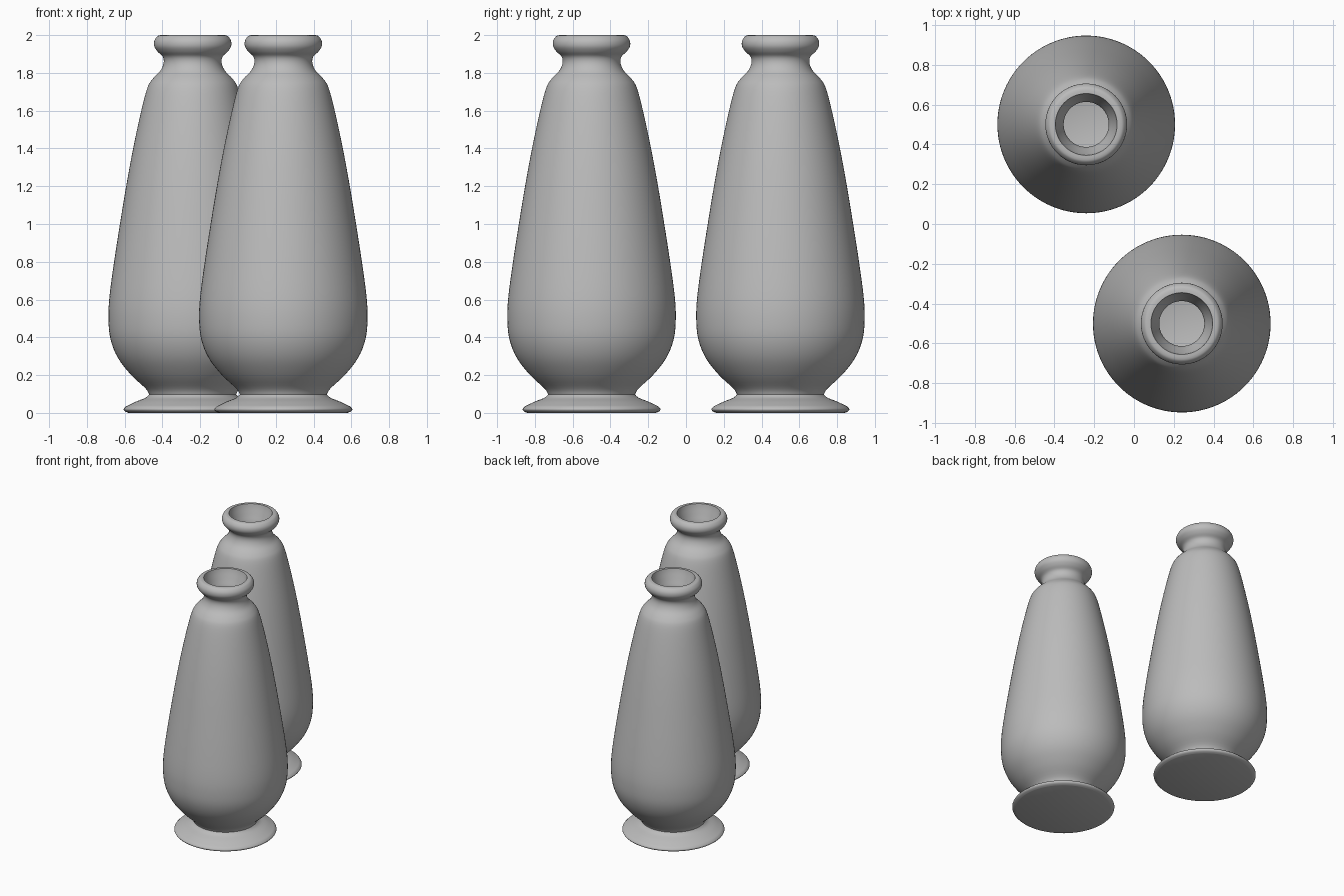
import bpy, bmesh, math

if "Cube" in bpy.data.objects:
    bpy.data.objects.remove(bpy.data.objects["Cube"])

# One plain grey for both vases
grey = bpy.data.materials.new("stone_grey")
grey.diffuse_color = (0.5, 0.5, 0.5, 1)
grey.use_nodes = True
grey.node_tree.nodes["Principled BSDF"].inputs["Base Color"].default_value = grey.diffuse_color

# Profile runs (radius, height); each run is smoothed, joints stay crisp
FOOT_EDGE = [(0.34, 0.0), (0.358, 0.008), (0.365, 0.02), (0.352, 0.035)]
FOOT_TOP = [(0.352, 0.035), (0.30, 0.06), (0.25, 0.08), (0.23, 0.098)]
BODY = [(0.23, 0.098), (0.25, 0.13), (0.325, 0.20), (0.395, 0.29), (0.435, 0.39),
        (0.446, 0.50), (0.44, 0.62), (0.416, 0.80), (0.385, 1.0), (0.352, 1.2),
        (0.315, 1.4), (0.272, 1.6), (0.24, 1.72), (0.212, 1.768), (0.172, 1.81),
        (0.154, 1.85), (0.158, 1.885), (0.185, 1.912), (0.203, 1.94),
        (0.203, 1.97), (0.187, 1.994), (0.17, 2.0)]
INSIDE = [(0.155, 2.0), (0.148, 1.97), (0.132, 1.92), (0.116, 1.87), (0.118, 1.83),
          (0.165, 1.77), (0.20, 1.70), (0.275, 1.4), (0.345, 1.0), (0.40, 0.62),
          (0.406, 0.50), (0.36, 0.31), (0.25, 0.18), (0.19, 0.14)]


def smooth_run(pts, steps=4):
    """Catmull-Rom through the points."""
    p = [pts[0]] + pts + [pts[-1]]
    out = []
    for i in range(1, len(p) - 2):
        a, b, c, d = p[i - 1:i + 3]
        for s in range(steps):
            t = s / steps
            out.append(tuple(0.5 * (2 * b[k] + (c[k] - a[k]) * t
                                    + (2 * a[k] - 5 * b[k] + 4 * c[k] - d[k]) * t ** 2
                                    + (3 * b[k] - a[k] - 3 * c[k] + d[k]) * t ** 3)
                             for k in (0, 1)))
    out.append(pts[-1])
    return out


def make_vase(name, x, y, sides=96):
    profile = []
    for run in (FOOT_EDGE, FOOT_TOP, BODY, INSIDE):
        for p in smooth_run(run):
            if not profile or math.dist(p, profile[-1]) > 1e-5:
                profile.append(p)
    bm = bmesh.new()
    rings = [[bm.verts.new((r * math.cos(2 * math.pi * i / sides),
                            r * math.sin(2 * math.pi * i / sides), z))
              for i in range(sides)] for r, z in profile]
    for lo, hi in zip(rings, rings[1:]):
        for i in range(sides):
            j = (i + 1) % sides
            bm.faces.new((lo[i], lo[j], hi[j], hi[i]))
    bm.faces.new(rings[0][::-1])   # underside
    bm.faces.new(rings[-1])        # inner floor
    bmesh.ops.recalc_face_normals(bm, faces=bm.faces)
    mesh = bpy.data.meshes.new(name)
    bm.to_mesh(mesh)
    bm.free()
    mesh.materials.append(grey)
    ob = bpy.data.objects.new(name, mesh)
    ob.location = (x, y, 0)
    bpy.context.collection.objects.link(ob)
    bpy.ops.object.select_all(action='DESELECT')
    ob.select_set(True)
    bpy.context.view_layer.objects.active = ob
    bpy.ops.object.shade_smooth_by_angle(angle=math.radians(50))


make_vase("front_vase", 0.24, -0.5)
make_vase("back_vase", -0.24, 0.5)
